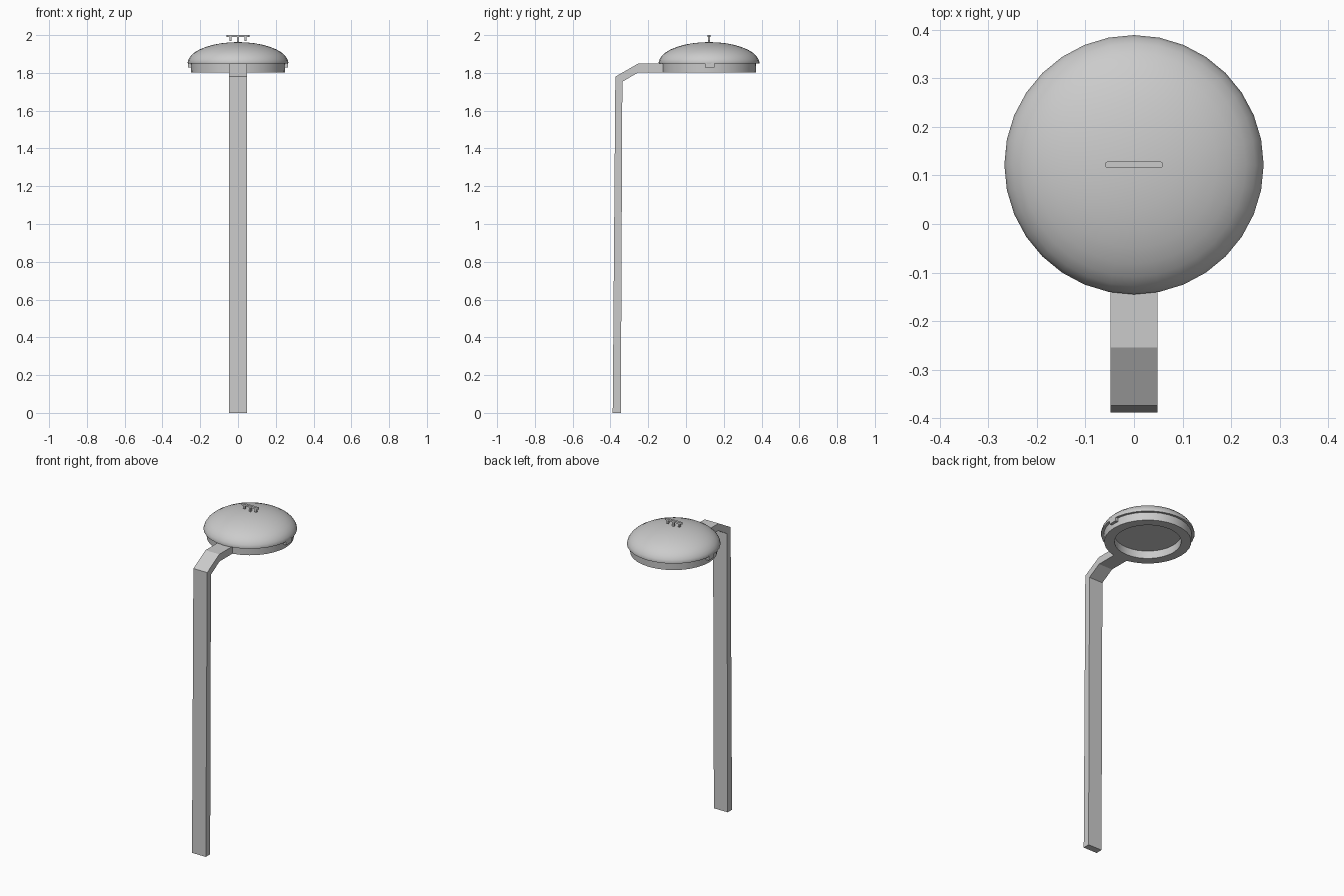
import bpy, bmesh, math

if "Cube" in bpy.data.objects:
    bpy.data.objects.remove(bpy.data.objects["Cube"])

CY = 0.122  # centre of the lamp head in y

grey = bpy.data.materials.new("light_grey")
grey.diffuse_color = (0.6, 0.6, 0.6, 1)
grey.use_nodes = True
grey.node_tree.nodes["Principled BSDF"].inputs["Base Color"].default_value = grey.diffuse_color


def finish(name, bm, smooth=None):
    bmesh.ops.recalc_face_normals(bm, faces=bm.faces)
    me = bpy.data.meshes.new(name)
    bm.to_mesh(me)
    bm.free()
    ob = bpy.data.objects.new(name, me)
    bpy.context.collection.objects.link(ob)
    me.materials.append(grey)
    if smooth:
        bpy.ops.object.select_all(action='DESELECT')
        ob.select_set(True)
        bpy.context.view_layer.objects.active = ob
        bpy.ops.object.shade_smooth_by_angle(angle=math.radians(smooth))
    return ob


def extrude(name, pts, vec, smooth=None):
    """Closed profile of 3D points pushed along a vector."""
    bm = bmesh.new()
    f = bm.faces.new([bm.verts.new(p) for p in pts])
    r = bmesh.ops.extrude_face_region(bm, geom=[f])
    verts = [v for v in r['geom'] if isinstance(v, bmesh.types.BMVert)]
    bmesh.ops.translate(bm, verts=verts, vec=vec)
    return finish(name, bm, smooth)


def box(name, x0, x1, y0, y1, z0, z1):
    pts = [(x0, y0, z0), (x1, y0, z0), (x1, y1, z0), (x0, y1, z0)]
    return extrude(name, pts, (0, 0, z1 - z0))


def lathe(name, profile, smooth, n=32):
    """Spin an (r, z) profile around the head's vertical axis."""
    bm = bmesh.new()
    vs = [bm.verts.new((r, CY, z)) for r, z in profile]
    es = [bm.edges.new(p) for p in zip(vs, vs[1:])]
    bmesh.ops.spin(bm, geom=vs + es, cent=(0, CY, 0), axis=(0, 0, 1),
                   angle=2 * math.pi, steps=n, use_duplicate=False)
    bmesh.ops.remove_doubles(bm, verts=bm.verts, dist=0.0004)
    return finish(name, bm, smooth)


# Bent post and arm
W = 0.048
side = [(-0.388, 0), (-0.345, 0), (-0.337, 1.753), (-0.252, 1.803),
        (-0.10, 1.803), (-0.10, 1.849), (-0.254, 1.849), (-0.374, 1.78)]
extrude("post_and_arm", [(-W, y, z) for y, z in side], (2 * W, 0, 0))

# Lamp ring with a recessed lens face
lathe("lamp_ring", [(0.25, 1.852), (0.248, 1.802), (0.19, 1.802),
                    (0.19, 1.85), (0, 1.85)], 35)

# Domed cover
dome = [(0, 1.853), (0.25, 1.853), (0.266, 1.851), (0.267, 1.855)]
for i in range(1, 10):
    a = math.radians(90 * i / 9)
    dome.append((0.266 * math.cos(a), 1.853 + 0.11 * math.sin(a)))
dome[-1] = (0, 1.963)
lathe("dome_cover", dome, 40)

# Side latches under the dome rim
for s, side_name in ((-1, "left"), (1, "right")):
    x = sorted((s * 0.246, s * 0.265))
    box("latch_" + side_name, x[0], x[1], 0.10, 0.152, 1.829, 1.856)

# Small rounded bar with three pegs on top
R, L = 0.007, 0.053
bar = []
for s in (1, -1):
    for k in range(7):
        a = math.radians(-90 + 30 * k)
        bar.append((s * (L + R * math.cos(a)), CY + s * R * math.sin(a), 1.989))
extrude("top_bar", bar, (0, 0, 0.011), 35)
for name, x, z in (("peg_left", -0.04, 1.97), ("peg_centre", 0, 1.955),
                   ("peg_right", 0.04, 1.97)):
    box(name, x - 0.006, x + 0.006, CY - 0.006, CY + 0.006, z, 1.992)
